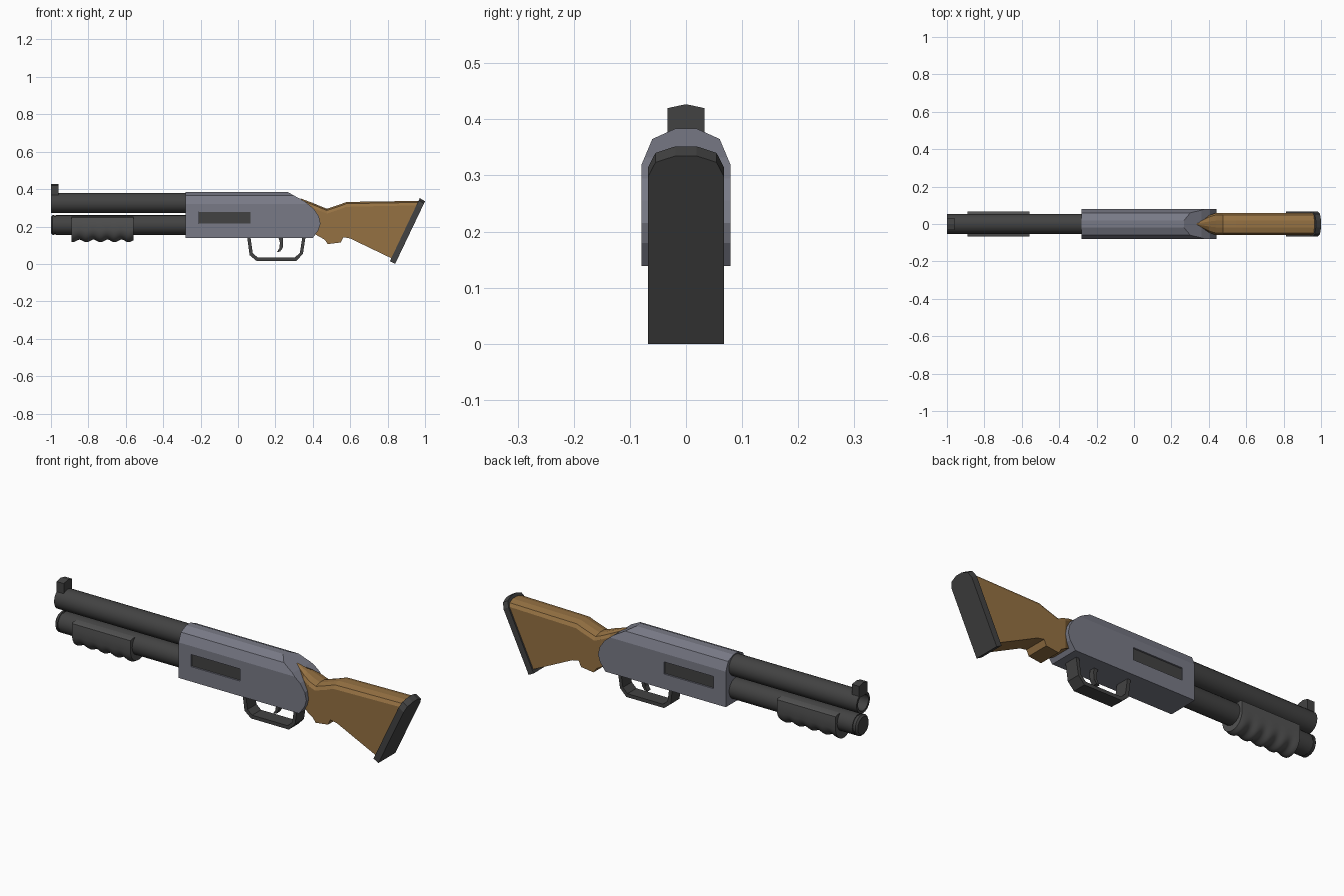
import bpy, bmesh, math
from mathutils import Vector

if "Cube" in bpy.data.objects:
    bpy.data.objects.remove(bpy.data.objects["Cube"])


def material(name, r, g, b):
    m = bpy.data.materials.new(name)
    m.diffuse_color = (r, g, b, 1)
    m.use_nodes = True
    m.node_tree.nodes["Principled BSDF"].inputs["Base Color"].default_value = m.diffuse_color
    return m


DARK = material("dark_metal", .055, .055, .055)
GREY = material("forend_grey", .085, .085, .085)
STEEL = material("steel", .19, .195, .24)
WOOD = material("wood", .30, .165, .055)


def make(name, bm, mat, smooth=None):
    bmesh.ops.recalc_face_normals(bm, faces=bm.faces[:])
    me = bpy.data.meshes.new(name)
    bm.to_mesh(me)
    bm.free()
    ob = bpy.data.objects.new(name, me)
    bpy.context.collection.objects.link(ob)
    if mat:
        me.materials.append(mat)
    if smooth:
        bpy.ops.object.select_all(action='DESELECT')
        ob.select_set(True)
        bpy.context.view_layer.objects.active = ob
        bpy.ops.object.shade_smooth_by_angle(angle=math.radians(smooth))
    return ob


def rings(name, loops, mat, smooth=None, closed=False):
    """Skin a series of equal-length closed loops, capped unless cyclic."""
    bm = bmesh.new()
    vs = [[bm.verts.new(p) for p in loop] for loop in loops]
    n = len(vs[0])
    pairs = list(zip(vs, vs[1:])) + ([(vs[-1], vs[0])] if closed else [])
    for a, b in pairs:
        for i in range(n):
            j = (i + 1) % n
            bm.faces.new((a[i], a[j], b[j], b[i]))
    if not closed:
        bm.faces.new(vs[0])
        bm.faces.new(vs[-1])
    return make(name, bm, mat, smooth)


def lathe(name, profile, z, mat, sides=20):
    def ring(x, r):
        return [(x, r * math.cos(math.tau * i / sides), z + r * math.sin(math.tau * i / sides))
                for i in range(sides)]
    return rings(name, [ring(x, r) for x, r in profile], mat, 35)


def plate(name, outline, w, mat, smooth=None):
    """Side outline (x, z) extruded across y."""
    return rings(name, [[(x, y, z) for x, z in outline] for y in (-w, w)], mat, smooth)


def mirrored(half):
    return half + [(-y, z) for y, z in reversed(half) if y != 0]


def wedge_loft(name, stations, drops, mat, smooth=None):
    """Each station is bottom (x, z), top (x, z), half width; rounded upper corners."""
    loops = []
    for bx, bz, tx, tz, w in stations:
        top, bot = Vector((tx, 0, tz)), Vector((bx, 0, bz))
        up = (top - bot).normalized()
        half = [bot + Vector((0, w, 0))]
        half += [top - up * d + Vector((0, w * f, 0)) for f, d in drops]
        loops.append(half + [Vector((p.x, -p.y, p.z)) for p in reversed(half)])
    return rings(name, loops, mat, smooth)


def boolean(ob, cutter, op):
    cutter.hide_render = True
    mod = ob.modifiers.new("cut", 'BOOLEAN')
    mod.operation, mod.object, mod.solver = op, cutter, 'EXACT'
    bpy.context.view_layer.objects.active = ob
    bpy.ops.object.modifier_apply(modifier=mod.name)
    bpy.data.objects.remove(cutter)


# Barrel with open bore, and capped magazine tube
lathe("barrel", [(-.25, .054), (-1, .054), (-1, .042), (-.7, .042)], .326, DARK)
lathe("magazine_tube", [(-.25, .053), (-.975, .053), (-.975, .049), (-.982, .049),
                        (-.982, .053), (-.992, .053), (-1, .044)], .208, DARK)

# Front sight with a slightly peaked top
sight = mirrored([(.033, .36), (.033, .42), (0, .427)])
rings("front_sight", [[(x, y, z) for y, z in sight] for x in (-1, -.96)], DARK)

# Receiver: cross-section trimmed by the rounded tail outline
section = mirrored([(.079, .139), (.079, .32), (.06, .365), (.018, .384)])
receiver = rings("receiver", [[(x, y, z) for y, z in section] for x in (-.28, .5)], STEEL)
tail = plate("tail_cutter", [(-.4, .05), (-.4, .5), (.265, .5), (.265, .385), (.36, .332),
                             (.405, .295), (.432, .255), (.441, .215), (.43, .18),
                             (.40, .139), (.40, .05)], .2, None)
boolean(receiver, tail, 'INTERSECT')

# Recessed dark ports on both sides
def port_outline(e):
    return [(-.21 - e, .215 - e), (.068 + e, .215 - e), (.068 + e, .277 + e), (-.21 - e, .277 + e)]


for s in (-1, 1):
    cutter = plate("port_cutter", port_outline(0), .02, None)
    for v in cutter.data.vertices:
        v.co.y += s * .09
    boolean(receiver, cutter, 'DIFFERENCE')
plate("port_panel", port_outline(-.0005), .0715, DARK)

# Stock, from the tang through the grip step to the butt
W = .06
wedge_loft("stock", [
    (.36, .25, .335, .35, .006), (.40, .165, .40, .326, .045), (.44, .143, .44, .309, W),
    (.463, .13, .46, .301, W), (.48, .106, .475, .295, W), (.55, .115, .545, .318, W),
    (.563, .143, .58, .331, W), (.60, .136, .62, .332, W), (.825, .028, .966, .337, W)],
    [(1, .026), (.82, .009), (.3, 0)], WOOD)

# Butt pad
wedge_loft("butt_pad", [(.812, .015, .972, .352, .068), (.84, 0, 1, .335, .068)],
           [(1, .042), (.8, .013), (.27, 0)], DARK)

# Pump grip with scalloped underside
loops = []
N = 40
for k in range(N + 1):
    x = -.89 + .33 * k / N
    d = .085 + .007 * math.cos(math.tau * (x + .81) / .075)
    half = [(.054, .253), (.066, .248), (.068, .22)]
    for i in range(1, 8):
        a = math.pi / 2 * i / 7
        half.append((.068 * math.cos(a) if i < 7 else 0, .208 - d * math.sin(a) ** .8))
    loops.append([(x, y, z) for y, z in mirrored(half)])
rings("pump_grip", loops, GREY, 35)

# Trigger guard strap and trigger
outer = [(.048, .15), (.062, .047), (.098, .017), (.312, .017), (.347, .053), (.362, .15)]
inner = [(.345, .15), (.331, .06), (.305, .035), (.105, .035), (.079, .057), (.066, .15)]
plate("trigger_guard", outer + inner, .036, DARK)
plate("trigger", [(.214, .15), (.224, .115), (.222, .085), (.208, .063), (.225, .066),
                  (.239, .085), (.242, .115), (.238, .15)], .014, DARK)
